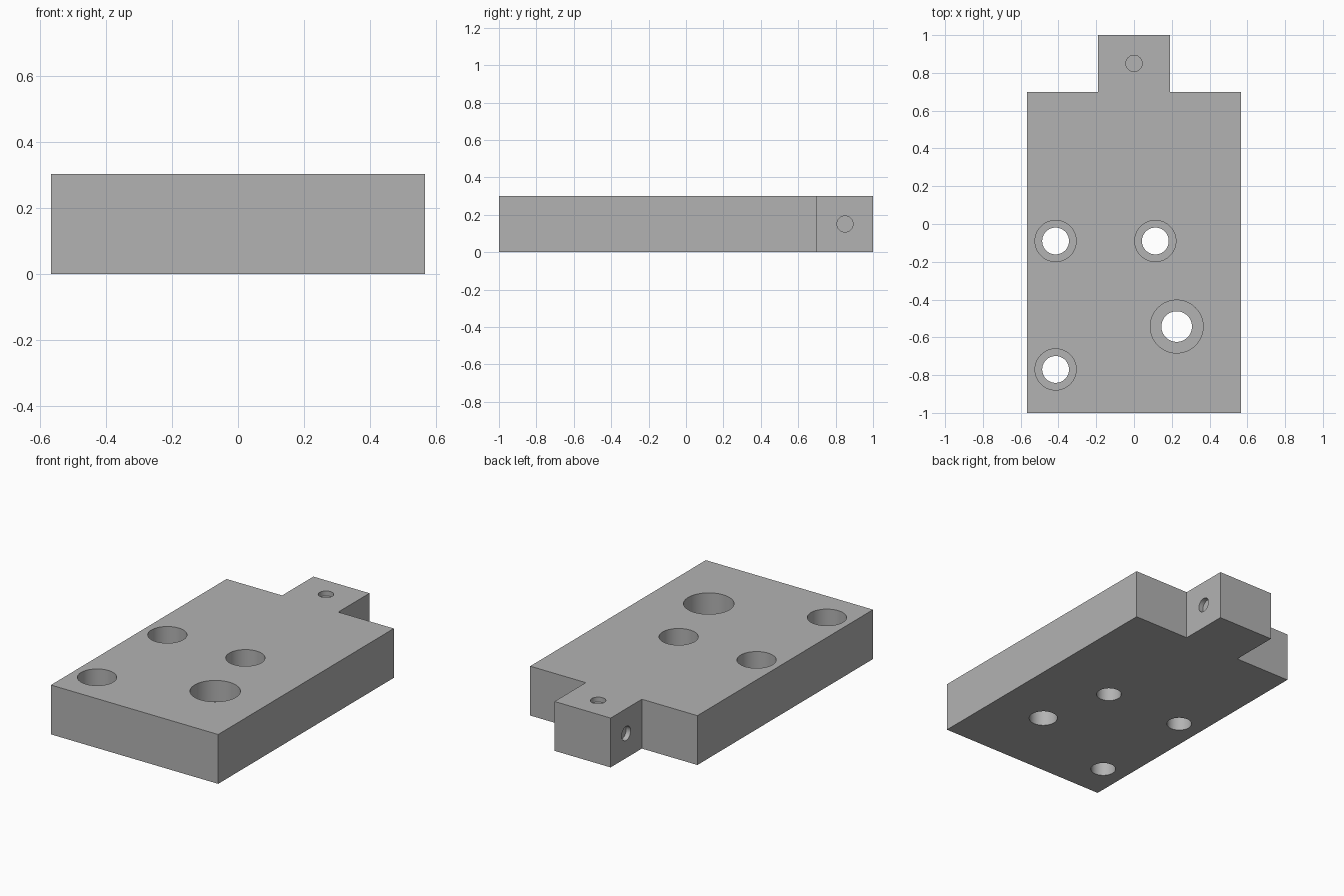
import bpy, bmesh, math
from mathutils import Vector

cube = bpy.data.objects.get("Cube")
if cube:
    bpy.data.objects.remove(cube, do_unlink=True)

THICK, HALF_W, TAB_W, SHOULDER = 0.302, 0.566, 0.19, 0.698

steel = bpy.data.materials.new("plain grey")
steel.use_nodes = True
grey = (0.45, 0.45, 0.45, 1)
steel.diffuse_color = grey
steel.node_tree.nodes["Principled BSDF"].inputs["Base Color"].default_value = grey

# Plate with a narrow tab at the back, extruded from its outline
right_side = [(HALF_W, -1), (HALF_W, SHOULDER), (TAB_W, SHOULDER), (TAB_W, 1)]
outline = right_side + [(-x, y) for x, y in reversed(right_side)]
bm = bmesh.new()
base = bm.faces.new([bm.verts.new((x, y, 0)) for x, y in outline])
top = bmesh.ops.extrude_face_region(bm, geom=[base])["geom"]
bmesh.ops.translate(bm, vec=(0, 0, THICK),
                    verts=[v for v in top if isinstance(v, bmesh.types.BMVert)])
bmesh.ops.recalc_face_normals(bm, faces=bm.faces)
mesh = bpy.data.meshes.new("mounting_plate")
bm.to_mesh(mesh)
bm.free()
plate = bpy.data.objects.new("mounting_plate", mesh)
bpy.context.collection.objects.link(plate)
mesh.materials.append(steel)
bpy.context.view_layer.objects.active = plate
plate.select_set(True)


def drill(mouth, inward, radius, depth):
    """Cut a round hole from a point on the surface along a direction."""
    mouth, inward = Vector(mouth), Vector(inward)
    over = 0.05
    bpy.ops.mesh.primitive_cylinder_add(
        vertices=64, radius=radius, depth=depth + over,
        location=mouth + inward * (depth - over) / 2,
        rotation=inward.to_track_quat('Z', 'Y').to_euler())
    cutter = bpy.context.object
    cutter.name = "hole_cutter"
    cutter.hide_render = True
    cutter.data.materials.append(steel)
    cut = plate.modifiers.new("hole", 'BOOLEAN')
    cut.operation, cut.solver, cut.object = 'DIFFERENCE', 'EXACT', cutter
    bpy.ops.object.select_all(action='DESELECT')
    bpy.context.view_layer.objects.active = plate
    plate.select_set(True)
    bpy.ops.object.modifier_apply(modifier=cut.name)
    bpy.data.objects.remove(cutter, do_unlink=True)


# Counterbored through holes
DOWN = (0, 0, -1)
for x, y, bore, through in [(-0.415, -0.09, 0.109, 0.071),
                            (0.113, -0.09, 0.109, 0.071),
                            (-0.415, -0.77, 0.109, 0.071),
                            (0.226, -0.543, 0.14, 0.081)]:
    drill((x, y, THICK), DOWN, bore, 0.13)
    drill((x, y, THICK), DOWN, through, THICK + 0.05)

# Shallow round recesses on the top and both sides of the tab
TAB_Y, RECESS = 0.85, 0.03
drill((0, TAB_Y, THICK), DOWN, 0.043, RECESS)
for side in (-1, 1):
    drill((side * TAB_W, TAB_Y, THICK / 2), (-side, 0, 0), 0.043, RECESS)

bpy.ops.object.shade_smooth_by_angle(angle=math.radians(30))
